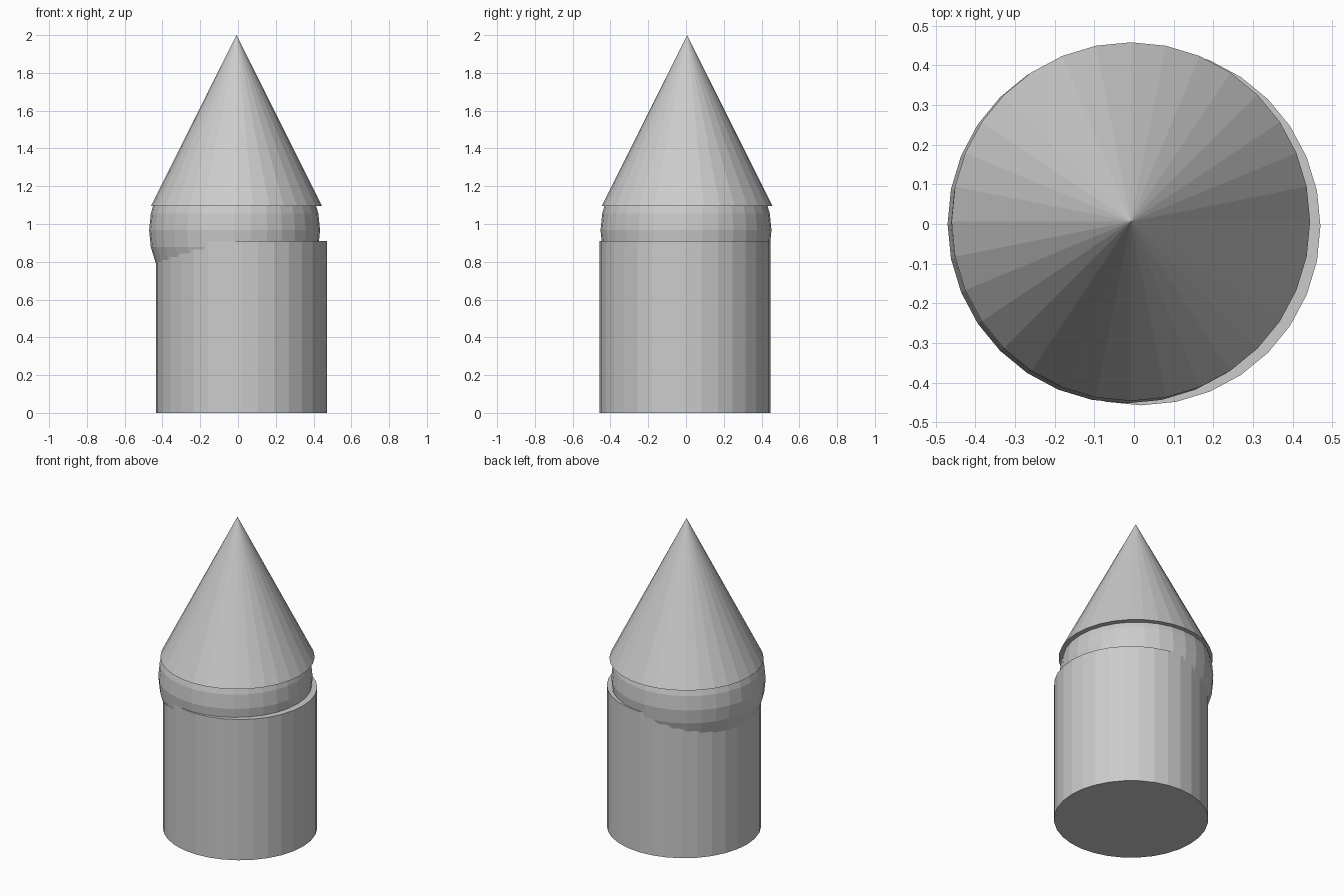
import bpy

default_cube = bpy.data.objects.get("Cube")
if default_cube:
    bpy.data.objects.remove(default_cube, do_unlink=True)

SIZE = 0.4525   # shared radius; the column and the cone are twice as tall
SIDES = 32

# One plain grey for every part
grey = bpy.data.materials.new("light_grey")
grey.use_nodes = True
colour = (0.6, 0.6, 0.6, 1.0)
grey.diffuse_color = colour
grey.node_tree.nodes["Principled BSDF"].inputs["Base Color"].default_value = colour


def finish(name):
    """Name the newly added primitive, colour it and keep its facets flat."""
    part = bpy.context.object
    part.name = name
    part.data.name = name
    part.data.materials.append(grey)
    bpy.ops.object.shade_flat()


# Column, standing on the ground and slightly off to the left
bpy.ops.mesh.primitive_cylinder_add(
    vertices=SIDES, radius=SIZE, depth=2 * SIZE + 0.005,
    location=(0.018, -0.005, SIZE + 0.0025))
finish("column")

# Ball, sunk into the column top and bulging out on the right
bpy.ops.mesh.primitive_uv_sphere_add(
    segments=SIDES, ring_count=SIDES // 2, radius=SIZE,
    location=(-0.018, 0.0, 0.967))
finish("ball")

# Pointed roof over the ball
bpy.ops.mesh.primitive_cone_add(
    vertices=SIDES, radius1=SIZE, radius2=0, depth=2 * SIZE,
    location=(-0.008, 0.006, 2 - SIZE))
finish("cone_roof")
